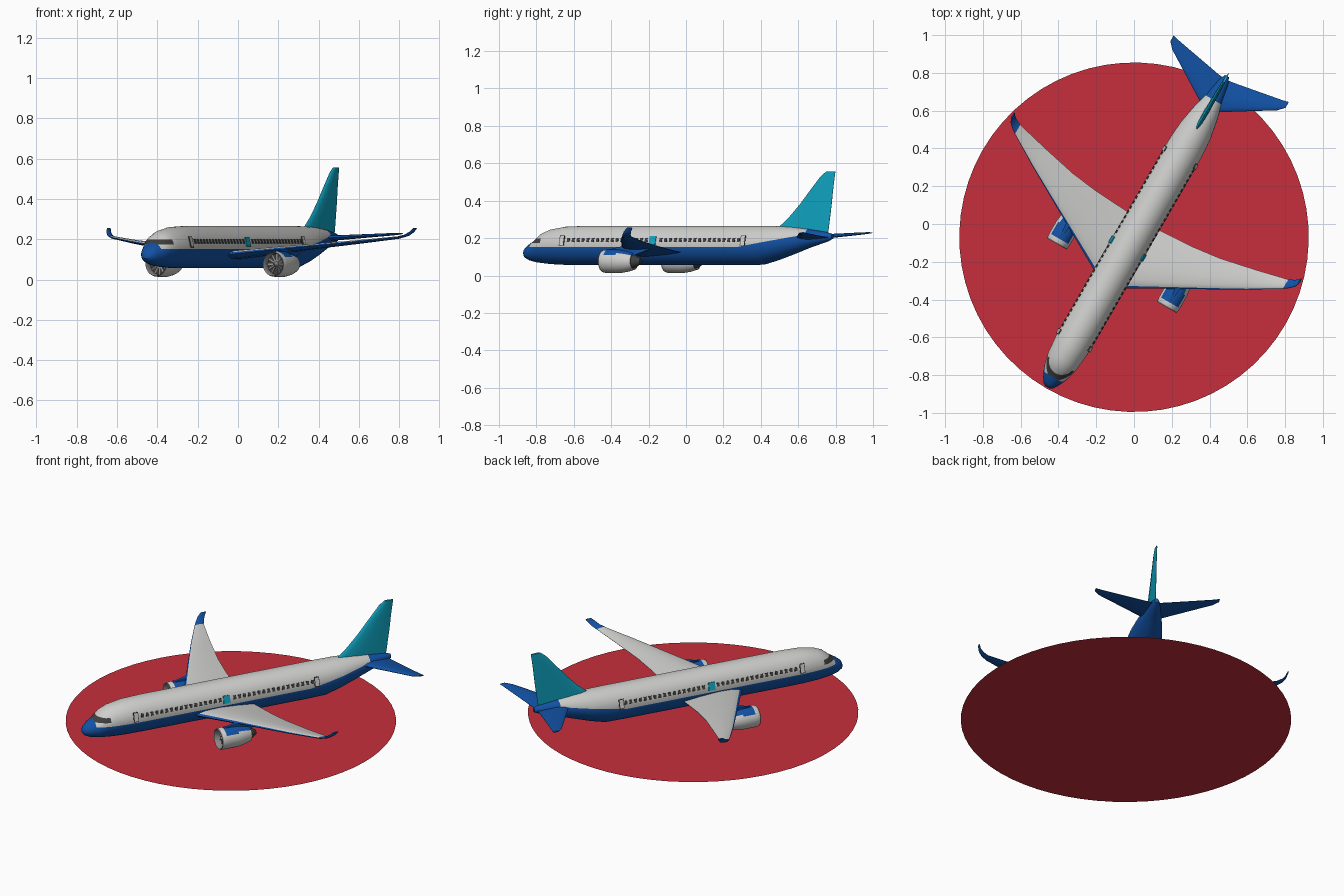
import bpy, bmesh, math
from mathutils import Matrix, Vector

if "Cube" in bpy.data.objects:
    bpy.data.objects.remove(bpy.data.objects["Cube"])

# Plane is modelled nose towards -y, then turned 30 degrees on the disc
FRAME = Matrix.Translation((0, -0.07, 0)) @ Matrix.Rotation(math.radians(-30), 4, 'Z')


def mat(name, rgb):
    m = bpy.data.materials.new(name)
    m.diffuse_color = (*rgb, 1)
    m.use_nodes = True
    m.node_tree.nodes["Principled BSDF"].inputs["Base Color"].default_value = m.diffuse_color
    return m


WHITE, BLUE, TEAL, RED, DARK, GREY = (
    mat("white", (0.62, 0.62, 0.61)), mat("blue", (0.006, 0.085, 0.38)),
    mat("teal", (0.005, 0.38, 0.55)), mat("red", (0.57, 0.028, 0.045)),
    mat("dark_grey", (0.05, 0.05, 0.05)), mat("mid_grey", (0.25, 0.25, 0.25)))


def finish(name, bm, mats, mirror=False, smooth=True, angle=35):
    bmesh.ops.recalc_face_normals(bm, faces=bm.faces)
    me = bpy.data.meshes.new(name)
    bm.to_mesh(me)
    bm.free()
    ob = bpy.data.objects.new(name, me)
    bpy.context.collection.objects.link(ob)
    for m in mats:
        me.materials.append(m)
    ob.matrix_world = FRAME
    if mirror:
        ob.modifiers.new("both_sides", 'MIRROR')
    if smooth:
        bpy.ops.object.select_all(action='DESELECT')
        ob.select_set(True)
        bpy.context.view_layer.objects.active = ob
        bpy.ops.object.shade_smooth_by_angle(angle=math.radians(angle))
    return ob


def skin(bm, rings, cap=True, wrap=False):
    """Bridge rings of points; returns {(ring, segment): face}."""
    vs = [[bm.verts.new(p) for p in r] for r in rings]
    n, faces = len(vs[0]), {}
    for i in range(len(vs) if wrap else len(vs) - 1):
        a, b = vs[i], vs[(i + 1) % len(vs)]
        for j in range(n):
            k = (j + 1) % n
            faces[i, j] = bm.faces.new((a[j], a[k], b[k], b[j]))
    if cap and not wrap:
        bm.faces.new(vs[0])
        bm.faces.new(vs[-1])
    return faces


def lathe(bm, profile, cx, cz, n=32, **kw):
    """Turn (y, radius) points around the y axis through cx, cz."""
    return skin(bm, [[(cx + r * math.cos(2 * math.pi * j / n), y, cz + r * math.sin(2 * math.pi * j / n))
                      for j in range(n)] for y, r in profile], **kw)


def foil(bm, sections):
    """Loft wing sections (x, z, front, back, thickness, cant in degrees)."""
    shape = [(0.04, 0.45), (0.15, 0.85), (0.4, 1.0), (0.72, 0.6)]
    loop = [(0, 0)] + shape + [(1, 0.06), (1, -0.06)] + [(u, -h) for u, h in reversed(shape)]
    rings = []
    for x, z, f, b, t, cant in sections:
        a = math.radians(cant)
        rings.append([(x - math.sin(a) * h * t / 2, f + u * (b - f), z + math.cos(a) * h * t / 2)
                      for u, h in loop])
    return skin(bm, rings)


# Red display disc
bm = bmesh.new()
bmesh.ops.create_circle(bm, cap_ends=True, segments=64, radius=0.925)
finish("display_disc", bm, [RED], smooth=False)

# Fuselage: (y, top, bottom, half width)
stations = [(-.917, .125, .105, .012), (-.907, .146, .093, .03), (-.88, .168, .08, .047),
            (-.84, .192, .071, .066), (-.80, .226, .066, .079), (-.75, .246, .061, .089),
            (-.66, .261, .057, .097), (-.55, .265, .056, .099), (.45, .265, .056, .099),
            (.56, .265, .058, .098), (.65, .264, .082, .091), (.75, .259, .115, .073),
            (.85, .248, .15, .05), (.95, .232, .18, .027), (.985, .222, .195, .012)]
bm = bmesh.new()
N = 48
skin(bm, [[(w * math.cos(2 * math.pi * j / N), y, (t + b) / 2 + (t - b) / 2 * math.sin(2 * math.pi * j / N))
           for j in range(N)] for y, t, b, w in stations])
SLOPE = 0.17
cuts = [((0, 0, .152), (0, 0, 1)), ((0, .45, .152), (0, -SLOPE, 1)), ((0, .84, 0), (0, 1, 0)),
        ((0, -.855, 0), (0, 1, 0)), ((0, -.775, 0), (0, 1, 0)),
        ((0, 0, .174), (0, 0, 1)), ((0, 0, .199), (0, 0, 1))]
for co, no in cuts:
    bmesh.ops.bisect_plane(bm, geom=bm.verts[:] + bm.edges[:] + bm.faces[:], plane_co=co, plane_no=no)
for f in bm.faces:
    c = f.calc_center_median()
    if c.y < -.855 or c.y > .84 or c.z < .152 + SLOPE * max(0, c.y - .45):
        f.material_index = 1                       # blue belly, nose and tail
    elif c.y < -.775 and .174 < c.z < .199 and abs(c.x) > .004:
        f.material_index = 2                       # cockpit windows
finish("fuselage", bm, [WHITE, BLUE, DARK])


# Thin plates on the fuselage side
def plate(bm, y, z, w, h, thick):
    a = math.asin((z - .1605) / .1045)
    m = (Matrix.Translation((.099 * math.cos(a), y, z)) @ Matrix.Rotation(-a, 4, 'Y')
         @ Matrix.Diagonal((thick, w, h, 1)))
    bmesh.ops.create_cube(bm, size=1, matrix=m)


bm = bmesh.new()
for i in range(36):
    y = -.59 + i * .03
    if abs(y + .07) > .03:
        plate(bm, y, .19, .016, .022, .005)
finish("cabin_windows", bm, [DARK], mirror=True, smooth=False)

bm, bm2 = bmesh.new(), bmesh.new()
for y in (-.63, .487):
    plate(bm, y, .187, .03, .056, .004)
    plate(bm2, y, .187, .022, .048, .006)
finish("door_frames", bm, [DARK], mirror=True, smooth=False)
finish("doors", bm2, [WHITE], mirror=True, smooth=False)

bm = bmesh.new()
plate(bm, -.07, .187, .04, .046, .007)
finish("over_wing_doors", bm, [TEAL], mirror=True, smooth=False)

# Wings with upturned tips
wing = [(0, .118, -.30, .10, .046, 0), (.10, .125, -.255, .10, .044, 5), (.30, .149, -.142, .112, .034, 7),
        (.45, .166, -.058, .131, .026, 7), (.65, .188, .055, .174, .019, 8), (.82, .209, .158, .215, .013, 12),
        (.85, .219, .180, .230, .012, 35), (.868, .235, .198, .243, .011, 55), (.878, .255, .222, .257, .008, 68)]
bm = bmesh.new()
for (i, j), f in foil(bm, wing).items():
    f.material_index = 0 if 1 <= j <= 4 and i < 5 else 1
for f in bm.faces:
    if len(f.verts) > 4:
        f.material_index = 1
finish("wings", bm, [WHITE, BLUE], mirror=True, angle=50)

# Tailplanes and fin
bm = bmesh.new()
foil(bm, [(0, .203, .755, .965, .03, 0), (.05, .206, .793, .972, .026, 4),
          (.322, .225, .962, 1.022, .012, 4), (.352, .228, .995, 1.03, .008, 4)])
finish("tailplanes", bm, [BLUE], mirror=True)

bm = bmesh.new()
foil(bm, [(0, z, f, b, t, 90) for z, f, b, t in
          ((.215, .60, .955, .028), (.26, .655, .963, .027), (.31, .715, .970, .025), (.38, .783, .980, .023),
           (.46, .851, .989, .020), (.53, .912, .999, .017), (.555, .945, 1.003, .014))])
finish("tail_fin", bm, [TEAL])

# Engines
EX, EZ = .336, .076
bm = bmesh.new()
nacelle = [(-.19, .051), (-.215, .052), (-.232, .055), (-.235, .058), (-.228, .061), (-.205, .063), (-.13, .063),
           (-.085, .056), (-.045, .045), (-.045, .041), (-.1, .045)]
for (i, j), f in lathe(bm, nacelle, EX, EZ, wrap=True).items():
    c = f.calc_center_median()
    if i < 4 or i > 7:
        f.material_index = 2
    elif c.z > EZ + .038 and i > 4:
        f.material_index = 1
finish("engine_nacelles", bm, [WHITE, BLUE, GREY], mirror=True)

bm = bmesh.new()
lathe(bm, [(-.197, .052), (-.06, .038), (-.04, .034), (-.005, .014)], EX, EZ)
finish("engine_cores", bm, [DARK], mirror=True)

bm = bmesh.new()
for k in range(12):                                # fan blades
    m = (Matrix.Translation((EX, -.2, EZ)) @ Matrix.Rotation(k * math.pi / 6, 4, 'Y')
         @ Matrix.Translation((0, 0, .031)) @ Matrix.Rotation(.5, 4, 'Z') @ Matrix.Diagonal((.008, .003, .04, 1)))
    bmesh.ops.create_cube(bm, size=1, matrix=m)
finish("fan_blades", bm, [GREY], mirror=True, smooth=False)

bm = bmesh.new()
lathe(bm, [(-.222, .001), (-.215, .008), (-.197, .014)], EX, EZ, n=16)
finish("fan_spinners", bm, [GREY], mirror=True)

# Engine pylons
bm = bmesh.new()
skin(bm, [[(EX + s * w, y, z) for s, z in ((-1, lo), (1, lo), (1, hi), (-1, hi))]
          for y, lo, hi, w in ((-.2, .13, .139, .006), (-.12, .12, .155, .012),
                               (-.05, .105, .16, .012), (.05, .14, .15, .006))])
finish("engine_pylons", bm, [BLUE], mirror=True, smooth=False)
